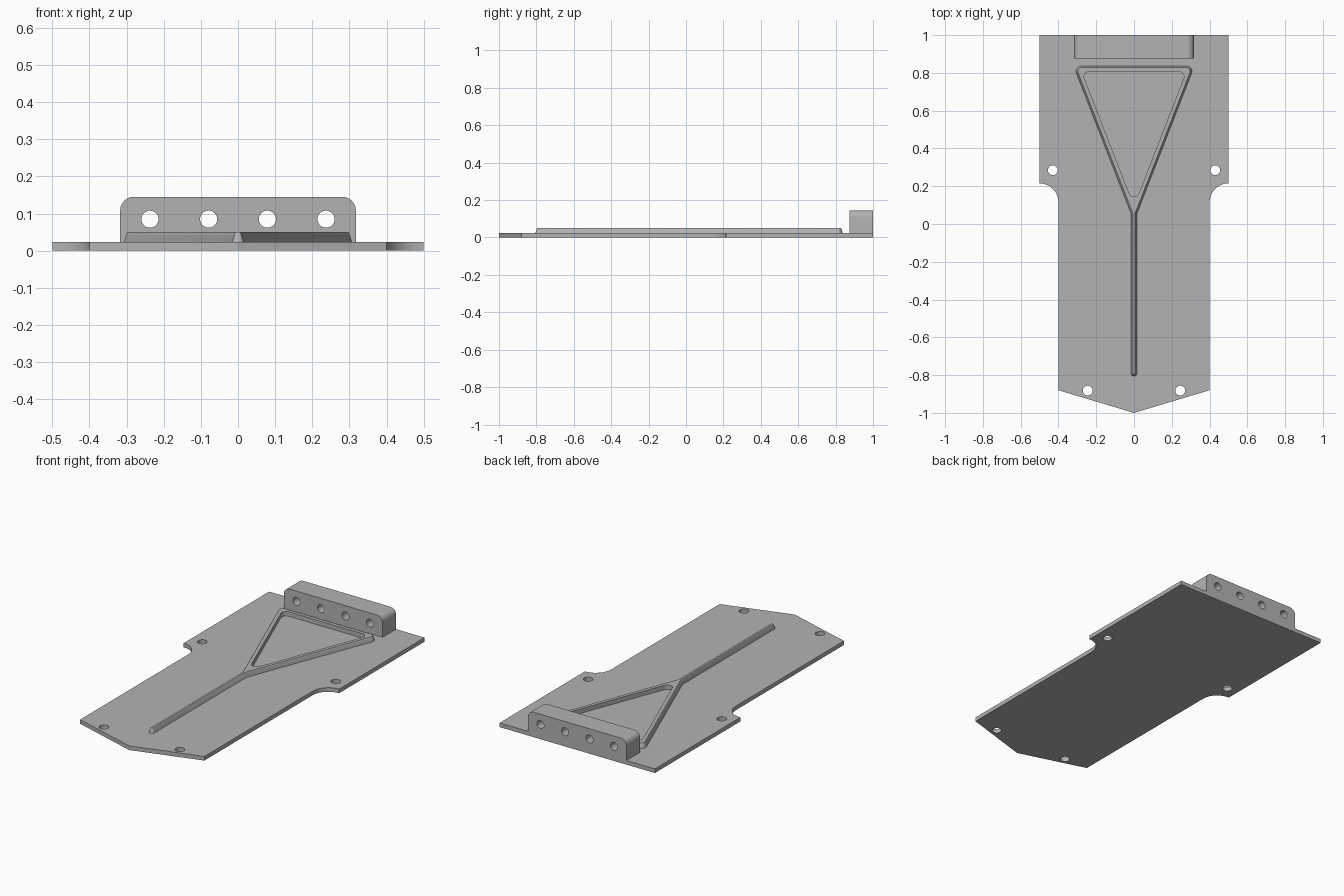
import bpy, bmesh
from math import pi, cos, sin, tan
from mathutils import Vector

cube = bpy.data.objects.get("Cube")
if cube:
    bpy.data.objects.remove(cube, do_unlink=True)

GREY = (0.45, 0.45, 0.45, 1)
metal = bpy.data.materials.new("plain grey metal")
metal.use_nodes = True
metal.diffuse_color = GREY
metal.node_tree.nodes["Principled BSDF"].inputs["Base Color"].default_value = GREY

PLATE_TOP = 0.024


def mirror(half):
    """Close a right-hand half outline (listed bottom to top) across x = 0."""
    return half + [(-x, y, r) for x, y, r in reversed(half) if x > 0]


def rounded(corners, steps=10):
    """Turn (x, y, radius) corners into a polyline with rounded corners."""
    out = []
    for i, (x, y, r) in enumerate(corners):
        p = Vector((x, y))
        if r <= 0:
            out.append(p)
            continue
        a = (Vector(corners[i - 1][:2]) - p).normalized()
        b = (Vector(corners[(i + 1) % len(corners)][:2]) - p).normalized()
        half = a.angle(b) / 2
        centre = p + (a + b).normalized() * (r / sin(half))
        start = p + a * (r / tan(half)) - centre
        end = p + b * (r / tan(half)) - centre
        sweep = pi - 2 * half
        for k in range(steps + 1):
            t = k / steps
            out.append(centre + (start * sin((1 - t) * sweep) + end * sin(t * sweep)) / sin(sweep))
    return out


def inset(corners, d):
    """Move every edge of a counter-clockwise outline inward by d."""
    out = []
    for i, (x, y, r) in enumerate(corners):
        p = Vector((x, y))
        u = (p - Vector(corners[i - 1][:2])).normalized()
        v = (Vector(corners[(i + 1) % len(corners)][:2]) - p).normalized()
        n1, n2 = Vector((-u.y, u.x)), Vector((-v.y, v.x))
        q = p + (n1 + n2) * (d / (1 + n1.dot(n2)))
        out.append((q.x, q.y, max(r - d, 0.002) if r else 0))
    return out


def circle(x, y, r, n=32):
    return [Vector((x + r * cos(2 * pi * i / n), y + r * sin(2 * pi * i / n))) for i in range(n)]


def solid(name, stacks, place):
    """Skin each stack of (outline, depth) rings, then cap both ends around the holes."""
    bm = bmesh.new()
    ends = ([], [])
    for stack in stacks:
        rings = [[bm.verts.new(place(p.x, p.y, h)) for p in ring] for ring, h in stack]
        n = len(rings[0])
        for low, high in zip(rings, rings[1:]):
            for i in range(n):
                j = (i + 1) % n
                bm.faces.new((low[i], low[j], high[j], high[i]))
        for end, ring in zip(ends, (rings[0], rings[-1])):
            end += [bm.edges.get((ring[i], ring[(i + 1) % n])) for i in range(n)]
    for end in ends:
        bmesh.ops.triangle_fill(bm, use_beauty=True, edges=end)
    bmesh.ops.recalc_face_normals(bm, faces=bm.faces)
    mesh = bpy.data.meshes.new(name)
    bm.to_mesh(mesh)
    bm.free()
    mesh.materials.append(metal)
    obj = bpy.data.objects.new(name, mesh)
    bpy.context.collection.objects.link(obj)
    bpy.ops.object.select_all(action='DESELECT')
    obj.select_set(True)
    bpy.context.view_layer.objects.active = obj
    bpy.ops.object.shade_smooth_by_angle(angle=pi / 6)
    return obj


def flat(x, y, h):
    return (x, y, h)


def upright(x, z, h):
    return (x, h, z)


# Base plate: wide rear, filleted shoulders, pointed front, four bolt holes
outline = rounded(mirror([(0, -1, 0), (0.4, -0.88, 0), (0.4, 0.215, 0.0999),
                          (0.5, 0.215, 0), (0.5, 1, 0)]))
holes = [circle(s * x, y, 0.026) for s in (-1, 1) for x, y in ((0.43, 0.285), (0.245, -0.882))]
solid("base_plate", [[(ring, 0), (ring, PLATE_TOP)] for ring in [outline] + holes], flat)

# Raised stiffening rib: straight spine opening into a triangular frame
rib = mirror([(0.016, -0.805, 0.014), (0.016, 0.055, 0), (0.321, 0.838, 0.03)])
window = rounded(mirror([(0, 0.096, 0.028), (0.277, 0.807, 0.028)]))
slope = [(0, PLATE_TOP - 0.002), (0.001, PLATE_TOP + 0.003), (0.006, 0.042),
         (0.0075, 0.047), (0.010, 0.050)]
solid("stiffening_rib", [[(rounded(inset(rib, d)), z) for d, z in slope],
                         [(window, slope[0][1]), (window, slope[-1][1])]], flat)

# Rear mounting block with a row of through holes
block = rounded(mirror([(0.317, PLATE_TOP - 0.002, 0), (0.317, 0.145, 0.036)]))
bores = [circle(-0.237 + 0.158 * i, 0.085, 0.023) for i in range(4)]
solid("mounting_block", [[(ring, 0.875), (ring, 1)] for ring in [block] + bores], upright)
